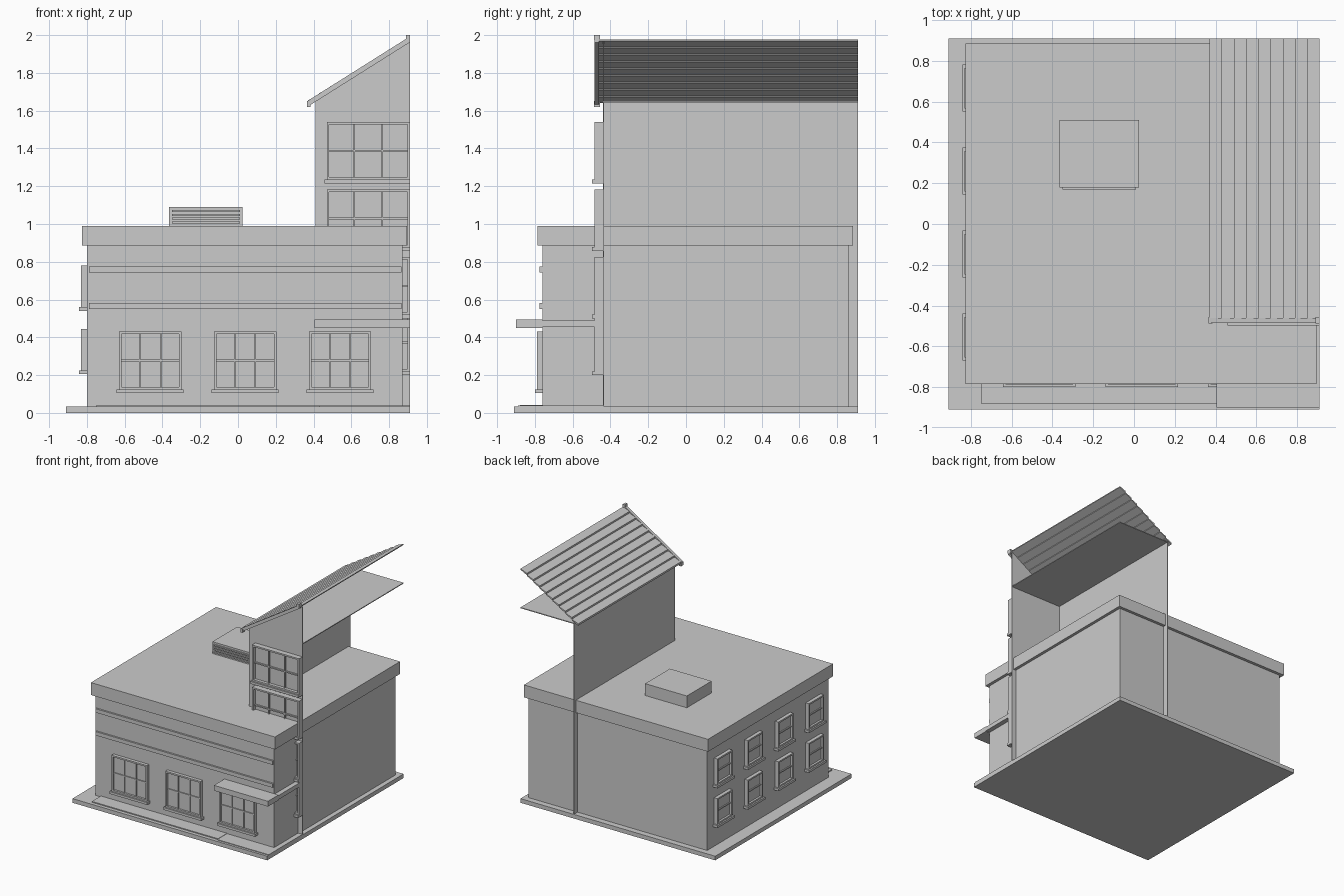
import bpy
import bmesh
from math import radians
from mathutils import Matrix, Vector

cube = bpy.data.objects.get("Cube")
if cube:
    bpy.data.objects.remove(cube)

grey = bpy.data.materials.new("plain_grey")
grey.use_nodes = True
GREY = (0.6, 0.6, 0.6, 1)
grey.diffuse_color = GREY
grey.node_tree.nodes["Principled BSDF"].inputs["Base Color"].default_value = GREY


def finish(name, bm):
    bmesh.ops.recalc_face_normals(bm, faces=bm.faces)
    mesh = bpy.data.meshes.new(name)
    bm.to_mesh(mesh)
    bm.free()
    mesh.materials.append(grey)
    obj = bpy.data.objects.new(name, mesh)
    bpy.context.scene.collection.objects.link(obj)
    return obj


def add_box(bm, x, y, z):
    """Add a box from (min, max) pairs."""
    size = Vector((x[1] - x[0], y[1] - y[0], z[1] - z[0]))
    mid = Vector((sum(x), sum(y), sum(z))) / 2
    bmesh.ops.create_cube(bm, size=1, matrix=Matrix.Translation(mid) @ Matrix.Diagonal(size).to_4x4())


def box(name, x, y, z):
    bm = bmesh.new()
    add_box(bm, x, y, z)
    return finish(name, bm)


def add_prism(bm, profile, y0, y1):
    """Extrude an x-z profile along y."""
    face = bm.faces.new([bm.verts.new((x, y0, z)) for x, z in profile])
    ext = bmesh.ops.extrude_face_region(bm, geom=[face])["geom"]
    verts = [v for v in ext if isinstance(v, bmesh.types.BMVert)]
    bmesh.ops.translate(bm, verts=verts, vec=(0, y1 - y0, 0))


def window(name, width, height, depth, columns, rows, sill, open_right=False):
    """Framed window facing -y, its lower middle on the origin."""
    bm = bmesh.new()
    h, t = width / 2, 0.013
    end = h if open_right else h + sill
    add_box(bm, (-h, -h + t), (-depth, 0), (0, height))
    add_box(bm, (h - t, h), (-depth, 0), (0, height))
    add_box(bm, (-h, h), (-depth, 0), (height - t, height))
    add_box(bm, (-h, h), (-depth, 0), (0, t))
    add_box(bm, (-h - sill, end), (-depth - 0.012, 0), (-0.02, 0))
    add_box(bm, (-h, h), (-depth * 0.4, 0), (0, height))
    for i in range(1, columns):
        x = -h + width * i / columns
        add_box(bm, (x - 0.004, x + 0.004), (-depth * 0.7, 0), (0, height))
    for i in range(1, rows):
        z = height * i / rows
        add_box(bm, (-h, h), (-depth * 0.7, 0), (z - 0.005, z + 0.005))
    return finish(name, bm)


# Ground and pavement
box("ground_slab", (-0.91, 0.91), (-0.91, 0.91), (0, 0.035))
box("front_pavement", (-0.75, 0.43), (-0.88, -0.76), (0.035, 0.043))
box("corner_pavement", (0.43, 0.91), (-0.89, -0.44), (0.035, 0.04))

# Main block
box("main_walls", (-0.8, 0.87), (-0.76, 0.86), (0.035, 0.89))
box("roof_parapet", (-0.825, 0.895), (-0.785, 0.885), (0.885, 0.99))
for label, z in (("lower", 0.55), ("upper", 0.743)):
    box(label + "_front_band", (-0.79, 0.865), (-0.775, -0.755), (z, z + 0.032))

# Shop windows
for i in range(3):
    shop = window(f"shop_window_{i + 1}", 0.33, 0.305, 0.028, 3, 2, 0.012)
    shop.location = (-0.465 + 0.5025 * i, -0.76, 0.125)

# Side windows, two rows of four
for row, z in enumerate((0.225, 0.56)):
    for i in range(4):
        side = window(f"side_window_{row + 1}_{i + 1}", 0.2, 0.22, 0.03, 1, 2, 0.015)
        side.rotation_euler.z = radians(-90)
        side.location = (-0.8, -0.555 + 0.407 * i, z)

# Entrance canopy and its return along the open side
box("canopy", (0.405, 0.91), (-0.9, -0.76), (0.45, 0.495))
box("canopy_return", (0.87, 0.91), (-0.76, -0.44), (0.455, 0.49))

# Rooftop vent with louvres
bm = bmesh.new()
add_box(bm, (-0.365, 0.025), (0.18, 0.51), (0.99, 1.09))
for i in range(4):
    z = 1.003 + 0.02 * i
    add_box(bm, (-0.35, 0.01), (0.17, 0.18), (z, z + 0.011))
finish("rooftop_vent", bm)

# Tower: two thin walls, ceiling and front gable
box("tower_side_wall", (0.41, 0.415), (-0.44, 0.91), (0.035, 1.65))
box("tower_front_wall", (0.41, 0.91), (-0.44, -0.435), (0.035, 1.65))
box("tower_ceiling", (0.41, 0.91), (-0.44, 0.91), (1.643, 1.65))
bm = bmesh.new()
add_prism(bm, [(0.41, 1.65), (0.91, 1.65), (0.91, 1.965), (0.41, 1.655)], -0.44, -0.435)
finish("tower_gable", bm)
for i, z in enumerate((0.22, 0.52, 0.877, 1.235)):
    tower = window(f"tower_window_{i + 1}", 0.44, 0.305, 0.045, 3, 2, 0.012, True)
    tower.location = (0.69, -0.44, z)

# Tower roof: lapped boards climbing to the open side
BOARDS = 9
run, rise = 0.54 / BOARDS, 0.335 / BOARDS
bm = bmesh.new()
for i in range(BOARDS):
    x, z = 0.37 + run * i, 1.64 + rise * i
    add_prism(bm, [(x, z), (x + run, z + rise - 0.006), (x + run, z + rise + 0.002), (x, z + 0.016)],
              -0.46, 0.91)
finish("roof_boards", bm)

# Barge board with end blocks
bm = bmesh.new()
add_prism(bm, [(0.37, 1.622), (0.91, 1.962), (0.91, 1.993), (0.37, 1.653)], -0.485, -0.46)
add_box(bm, (0.365, 0.385), (-0.488, -0.455), (1.62, 1.65))
add_box(bm, (0.89, 0.91), (-0.488, -0.455), (1.975, 2.0))
finish("barge_board", bm)
